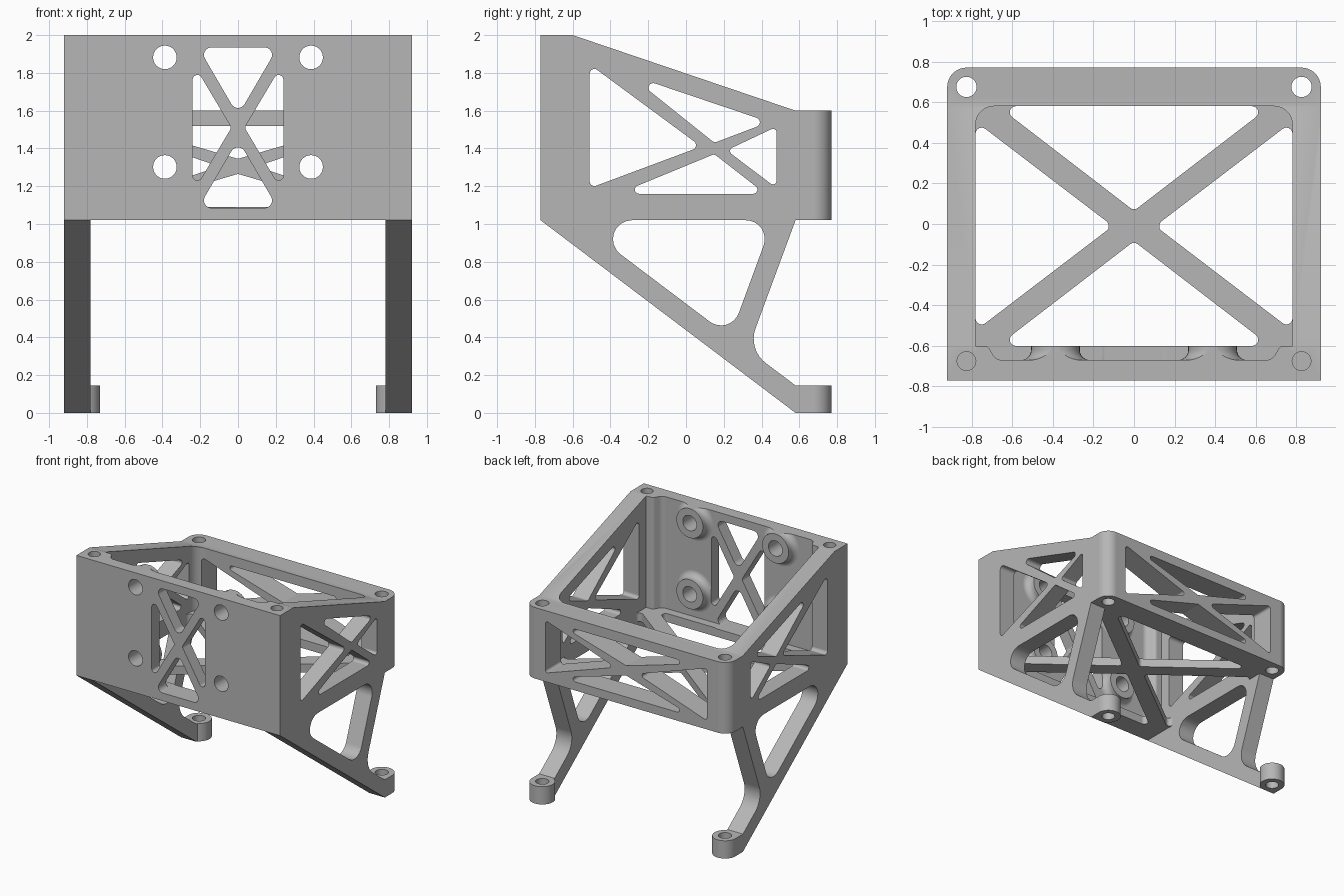
import bpy, bmesh, math
from mathutils import Vector

cube = bpy.data.objects.get("Cube")
if cube:
    bpy.data.objects.remove(cube, do_unlink=True)

grey = bpy.data.materials.new("plain grey")
grey.use_nodes = True
grey.diffuse_color = (0.47, 0.47, 0.47, 1)
grey.node_tree.nodes["Principled BSDF"].inputs["Base Color"].default_value = (0.47, 0.47, 0.47, 1)


def rounded(points, radii, steps=8):
    """Polygon with every corner replaced by a tangent arc."""
    pts = [Vector(p) for p in points]
    if not isinstance(radii, (list, tuple)):
        radii = [radii] * len(pts)
    out = []
    for i, (p, r) in enumerate(zip(pts, radii)):
        if r == 0:
            out.append(p)
            continue
        a = (pts[i - 1] - p).normalized()
        b = (pts[(i + 1) % len(pts)] - p).normalized()
        half = a.angle(b) / 2
        centre = p + (a + b).normalized() * (r / math.sin(half))
        reach = r / math.tan(half)
        start, end = p + a * reach - centre, p + b * reach - centre
        turn = math.atan2(start.x * end.y - start.y * end.x, start.dot(end))
        for k in range(steps + 1):
            t = turn * k / steps
            c, s = math.cos(t), math.sin(t)
            out.append(centre + Vector((start.x * c - start.y * s, start.x * s + start.y * c)))
    return out


def place(p, t, axis):
    return {"x": (t, p[0], p[1]), "y": (p[0], t, p[1]), "z": (p[0], p[1], t)}[axis]


def loft(name, rings):
    """Closed solid through matching rings of points."""
    bm = bmesh.new()
    loops = [[bm.verts.new(p) for p in ring] for ring in rings]
    n = len(loops[0])
    for lo, hi in zip(loops, loops[1:]):
        for i in range(n):
            j = (i + 1) % n
            bm.faces.new((lo[i], lo[j], hi[j], hi[i]))
    bm.faces.new(loops[0])
    bm.faces.new(loops[-1])
    bmesh.ops.recalc_face_normals(bm, faces=bm.faces[:])
    mesh = bpy.data.meshes.new(name)
    bm.to_mesh(mesh)
    bm.free()
    obj = bpy.data.objects.new(name, mesh)
    bpy.context.collection.objects.link(obj)
    mesh.materials.append(grey)
    return obj


def prism(name, points, axis, lo, hi, radii=0):
    pts = rounded(points, radii)
    return loft(name, [[place(p, t, axis) for p in pts] for t in (lo, hi)])


def circle(centre, r, n=32):
    return [(centre[0] + r * math.cos(k * math.tau / n),
             centre[1] + r * math.sin(k * math.tau / n)) for k in range(n)]


def combine(tool, operation="DIFFERENCE"):
    tool.hide_render = True
    mod = frame.modifiers.new("cut", "BOOLEAN")
    mod.operation, mod.object, mod.solver = operation, tool, "EXACT"
    bpy.context.view_layer.objects.active = frame
    bpy.ops.object.modifier_apply(modifier=mod.name)
    bpy.data.objects.remove(tool, do_unlink=True)


def mirrored(points, axis_value=0, coord=0):
    return [tuple(2 * axis_value - v if i == coord else v for i, v in enumerate(p)) for p in points]


# Side outline extruded over the full width
outline = [(-.77, 2), (-.6, 2), (.58, 1.6), (.77, 1.6), (.77, 1.02), (.58, 1.02),
           (.327, .336), (.58, .145), (.675, .145), (.675, 0), (.58, 0), (-.77, 1.02)]
frame = prism("bracket_frame", outline, "x", -.92, .92, [.16 if p[0] == .327 else 0 for p in outline])

# Open space between the legs, and the upper bay with its recessed front wall
combine(prism("leg_gap", [(-.78, -.9), (.78, -.9), (.78, .9), (-.78, .9)], "z", -.1, 1.02))
half_bay = [(.68, -.67), (.72, -.6), (.78, -.6), (.78, .58)]
bay = half_bay + mirrored(half_bay)[::-1]
combine(prism("upper_bay", bay, "z", 1.09, 2.2, [.05, .03, 0, .09, .09, 0, .03, .05]))

# Screw bosses with flared bases on the inside of the front wall
screws = [(x, z) for x in (-.387, .387) for z in (1.302, 1.882)]
flare = [(-.7, .17), (-.67, .17)]
for k in range(1, 7):
    a = k * math.pi / 12
    flare.append((-.67 + .05 * (1 - math.cos(a)), .17 - .05 * math.sin(a)))
flare.append((-.6, .12))
for c in screws:
    combine(loft("boss", [[place(p, y, "y") for p in circle(c, r)] for y, r in flare]), "UNION")

# Rounded rear corners and flat top
plan = [(-.92, -.77), (.92, -.77), (.92, .77), (-.92, .77)]
combine(prism("plan_shape", plan, "z", -.1, 2, [0, 0, .095, .095]), "INTERSECT")

# Round feet
for x in (-.825, .825):
    combine(prism("foot", circle((x, .675), .095), "z", 0, .145), "UNION")

# Side wall windows, cut through both sides at once
side_windows = [
    ([(-.51, 1.845), (-.51, 1.19), (.08, 1.41)], .025),
    ([(-.3, 1.79), (.44, 1.54), (.15, 1.43)], .025),
    ([(.48, 1.515), (.48, 1.19), (.215, 1.39)], .02),
    ([(-.36, 1.16), (.42, 1.16), (.15, 1.37)], .022),
    ([(-.585, 1.02), (.46, 1.02), (.233, .402)], .1),
]
for pts, r in side_windows:
    combine(prism("side_window", pts, "x", -1, 1, r))

# Crossed windows of the front wall, rear wall and floor: one end and one side triangle, mirrored
crosses = [
    ("y", -.9, -.5, 1.51, [(-.21, 1.935), (.21, 1.935), (0, 1.575)],
     [(.24, 1.855), (.24, 1.165), (.035, 1.51)], (.04, .025)),
    ("y", .4, .9, 1.305, [(-.6, 1.52), (.6, 1.52), (0, 1.345)],
     [(.73, 1.52), (.73, 1.09), (.1, 1.305)], (.02, .02)),
    ("z", .98, 1.2, -.01, [(-.67, .58), (.67, .58), (0, .065)],
     [(.78, .505), (.78, -.525), (.105, -.01)], (.03, .03)),
]
for axis, lo, hi, middle, end, side, (r_end, r_side) in crosses:
    for pts, r in ((end, r_end), (mirrored(end, middle, 1), r_end),
                   (side, r_side), (mirrored(side), r_side)):
        combine(prism("cross_window", pts, axis, lo, hi, r))

# Screw holes in the front wall, through holes at the rear, blind holes at the front
for c in screws:
    combine(prism("screw_hole", circle(c, .0625), "y", -.9, -.5))
for x in (-.825, .825):
    combine(prism("rear_hole", circle((x, .675), .05), "z", -.1, 2.2))
    combine(prism("front_hole", circle((x, -.675), .046), "z", 1.75, 2.2))

# Smooth curved faces, crisp edges
bpy.ops.object.select_all(action="DESELECT")
frame.select_set(True)
bpy.context.view_layer.objects.active = frame
bpy.ops.object.shade_smooth_by_angle(angle=math.radians(30))
weights = frame.modifiers.new("even_shading", "WEIGHTED_NORMAL")
weights.keep_sharp = True
